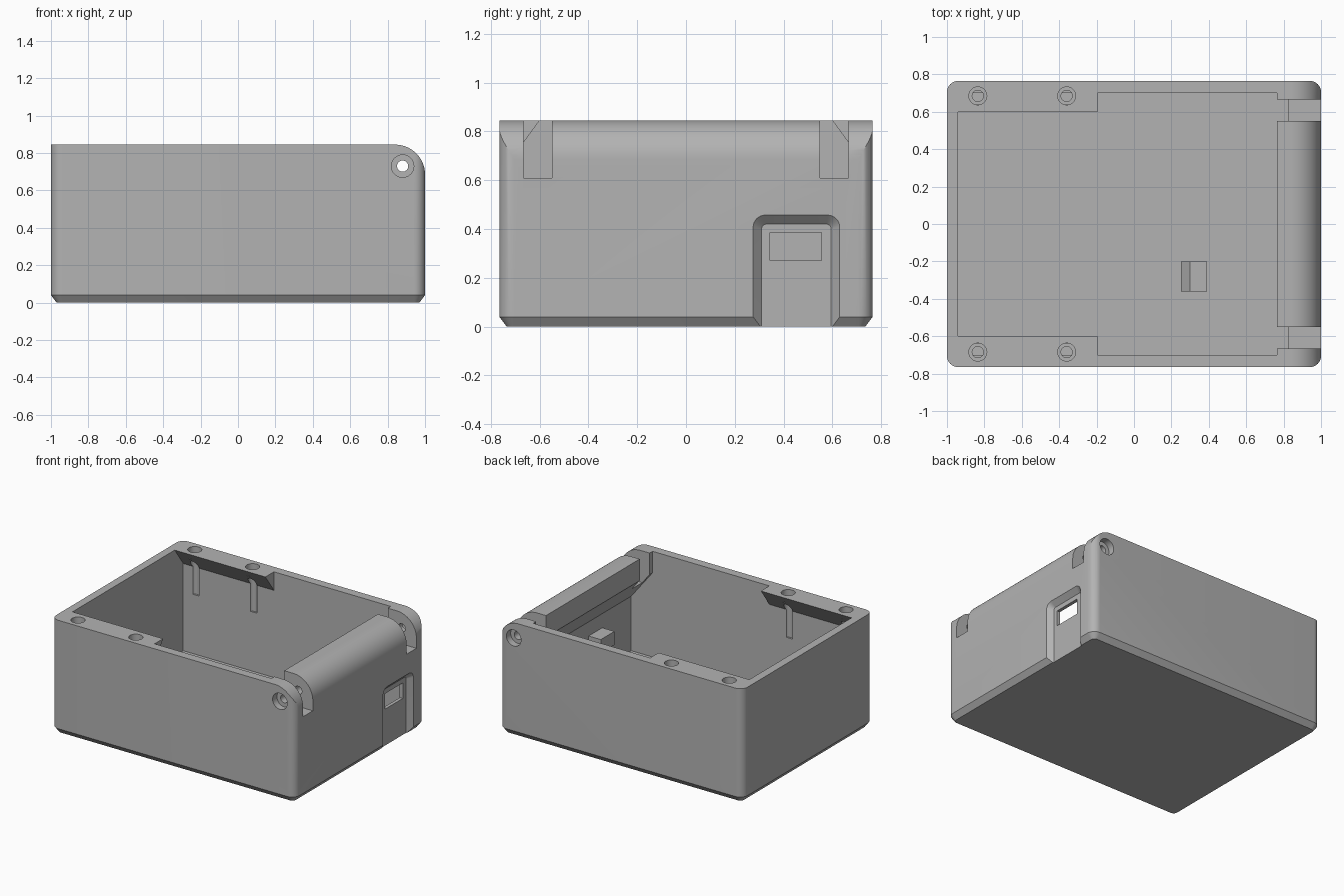
import bpy, bmesh, math
from mathutils import Vector

cube = bpy.data.objects.get("Cube")
if cube:
    bpy.data.objects.remove(cube, do_unlink=True)

grey = bpy.data.materials.new("light grey plastic")
grey.use_nodes = True
colour = (0.45, 0.45, 0.45, 1)
grey.diffuse_color = colour
grey.node_tree.nodes["Principled BSDF"].inputs["Base Color"].default_value = colour

HALF_Y, TOP, INNER_Y = 0.765, 0.845, 0.70
HINGE_X, HINGE_Z = 0.88, 0.73


def loft(name, rings):
    """Closed solid through rings of equal point count."""
    bm = bmesh.new()
    rows = [[bm.verts.new(p) for p in ring] for ring in rings]
    n = len(rows[0])
    for a, b in zip(rows, rows[1:]):
        for i in range(n):
            j = (i + 1) % n
            bm.faces.new((a[i], a[j], b[j], b[i]))
    bm.faces.new(rows[0][::-1])
    bm.faces.new(rows[-1])
    bmesh.ops.recalc_face_normals(bm, faces=bm.faces)
    mesh = bpy.data.meshes.new(name)
    bm.to_mesh(mesh)
    bm.free()
    mesh.materials.append(grey)
    obj = bpy.data.objects.new(name, mesh)
    bpy.context.collection.objects.link(obj)
    return obj


def prism(name, profile, axis, lo, hi):
    """Extrude a 2D profile along an axis."""
    def place(p, t):
        q = list(p)
        q.insert(axis, t)
        return Vector(q)
    return loft(name, [[place(p, t) for p in profile] for t in (lo, hi)])


def box(name, x, y, z):
    return prism(name, [(x[0], y[0]), (x[1], y[0]), (x[1], y[1]), (x[0], y[1])], 2, *z)


def arc(cx, cy, r, start, sweep=90, steps=8):
    angles = [math.radians(start + sweep * i / steps) for i in range(steps + 1)]
    return [(cx + r * math.cos(a), cy + r * math.sin(a)) for a in angles]


def rounded_rect(x, y, r):
    return (arc(x - r, y - r, r, 0) + arc(r - x, y - r, r, 90)
            + arc(r - x, r - y, r, 180) + arc(x - r, r - y, r, 270))


def cylinder(name, centre, r, axis, lo, hi):
    return prism(name, arc(*centre, r, 0, 360, 32)[:-1], axis, lo, hi)


def combine(target, tool, operation="DIFFERENCE"):
    mod = target.modifiers.new(tool.name, "BOOLEAN")
    mod.operation, mod.solver, mod.object = operation, "EXACT", tool
    bpy.context.view_layer.objects.active = target
    bpy.ops.object.modifier_apply(modifier=mod.name)
    bpy.data.objects.remove(tool, do_unlink=True)


# Outer shell with rounded corners and a chamfered foot
foot, wall = rounded_rect(0.97, HALF_Y - 0.03, 0.03), rounded_rect(1, HALF_Y, 0.06)
body = loft("case_body", [[(x, y, z) for x, y in ring]
                          for ring, z in ((foot, 0), (wall, 0.04), (wall, TOP))])

# Rounded hinge edge
R = 0.16
side = [(-2, -1), (1, -1)] + arc(1 - R, TOP - R, R, 0, 90, 14) + [(-2, TOP)]
combine(body, prism("hinge_rounding", side, 1, -2, 2), "INTERSECT")

# Cavity, leaving a sloped overhang below the hinge barrel
cavity = [(-0.94, 0.06), (0.94, 0.06), (0.94, 0.465),
          (0.765, 0.685), (0.765, 1), (-0.94, 1)]
combine(body, prism("cavity", cavity, 1, -INNER_Y, INNER_Y))

# Screw ledges, floor clip and wall clip
for s in (-1, 1):
    ledge = [(s * 0.6, TOP), (s * 0.72, TOP), (s * 0.72, 0.68)]
    combine(body, prism("screw_ledge", ledge, 0, -0.96, -0.195), "UNION")
clip = [(0.25, 0.05), (0.39, 0.05), (0.39, 0.18), (0.30, 0.18), (0.25, 0.11)]
combine(body, prism("floor_clip", clip, 1, -0.36, -0.2), "UNION")
combine(body, box("wall_clip", (0.84, 0.96), (-0.36, -0.2), (0.26, 0.36)), "UNION")

# Counterbored screw holes, hinge slots and hinge pin bores
for s in (-1, 1):
    for x in (-0.835, -0.36):
        combine(body, cylinder("screw_head", (x, s * 0.685), 0.048, 2, 0.79, 1))
        combine(body, cylinder("screw_hole", (x, s * 0.685), 0.03, 2, 0.5, 0.82))
    slot_y = sorted((s * 0.55, s * 0.665))
    combine(body, box("hinge_slot", (0.7, 1.1), slot_y, (0.61, 1)))
    head_y = sorted((s * 0.715, s * 0.9))
    combine(body, cylinder("pin_head", (HINGE_X, HINGE_Z), 0.06, 1, *head_y))
combine(body, cylinder("pin_bore", (HINGE_X, HINGE_Z), 0.03, 1, -1, 1))


# Bevelled port recess and its window
def arch(x, y0, y1, top, r):
    pts = [(y0, -0.1), (y1, -0.1)] + arc(y1 - r, top - r, r, 0) + arc(y0 + r, top - r, r, 90)
    return [(x, y, z) for y, z in pts]


combine(body, loft("port_recess", [arch(0.965, 0.31, 0.595, 0.42, 0.02),
                                   arch(1.0, 0.275, 0.63, 0.457, 0.05),
                                   arch(1.05, 0.275, 0.63, 0.457, 0.05)]))
combine(body, box("port_window", (0.9, 1.1), (0.345, 0.555), (0.27, 0.385)))

# Smooth the curves while keeping edges crisp
bpy.ops.object.select_all(action="DESELECT")
body.select_set(True)
bpy.context.view_layer.objects.active = body
bpy.ops.object.shade_smooth_by_angle(angle=math.radians(25))
